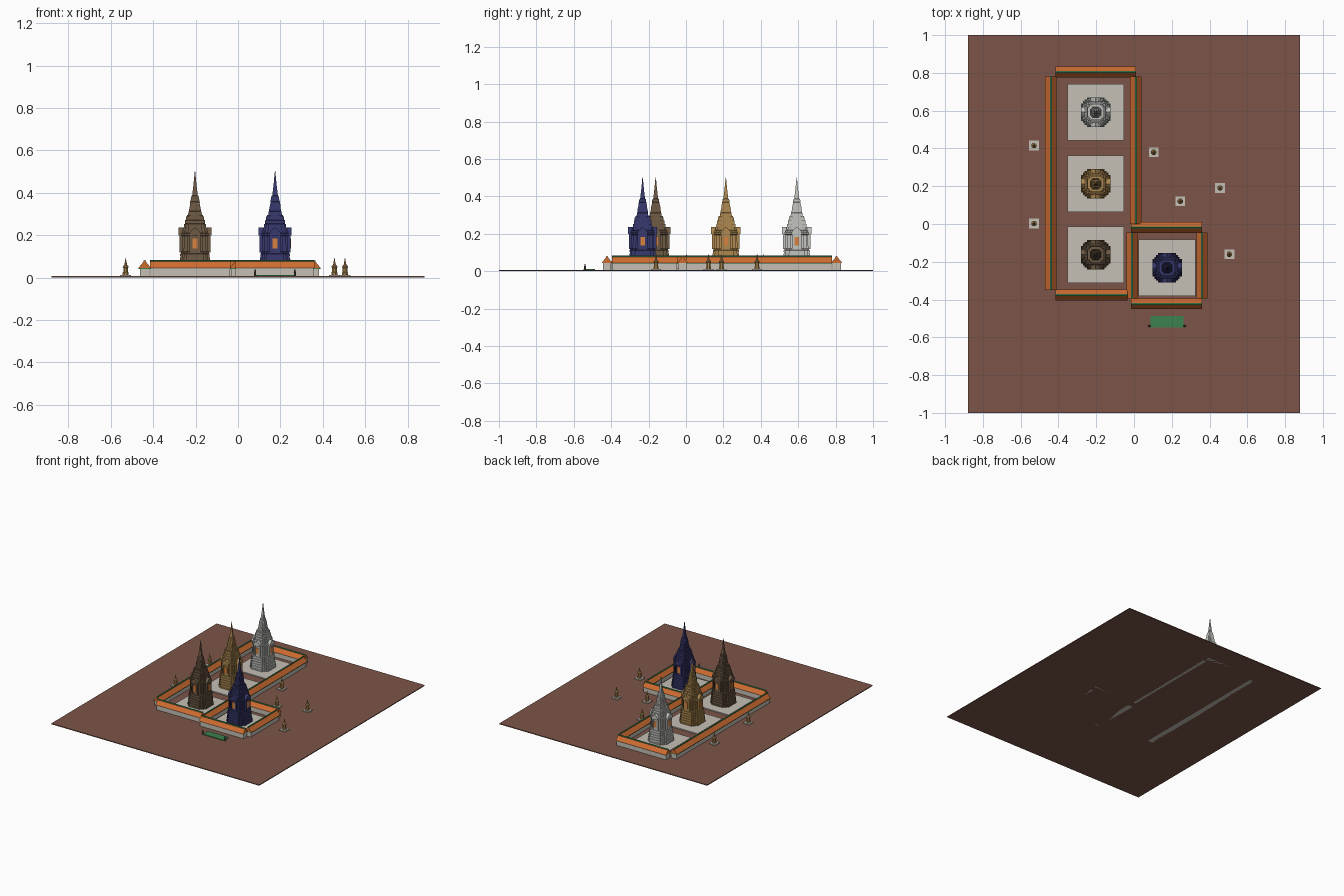
import bpy, bmesh
from math import pi, cos, sin
from mathutils import Matrix, Vector

cube = bpy.data.objects.get("Cube")
if cube:
    bpy.data.objects.remove(cube)


def material(name, colour):
    m = bpy.data.materials.new(name)
    m.use_nodes = True
    m.diffuse_color = (*colour, 1)
    bsdf = next(n for n in m.node_tree.nodes if n.type == 'BSDF_PRINCIPLED')
    bsdf.inputs["Base Color"].default_value = (*colour, 1)
    return m


EARTH = material("red_brown_earth", (0.20, 0.09, 0.066))
STONE = material("pale_stone", (0.56, 0.53, 0.46))
TILE = material("orange_tile", (0.62, 0.15, 0.03))
GREEN = material("green_tile", (0.045, 0.22, 0.08))
BLUE = material("navy_ceramic", (0.04, 0.04, 0.16))
GOLD = material("golden_ceramic", (0.42, 0.25, 0.08))
BROWN = material("brown_ceramic", (0.16, 0.105, 0.06))
SILVER = material("white_ceramic", (0.55, 0.55, 0.52))
DOOR = material("orange_door", (0.68, 0.22, 0.05))
DARK = material("dark_stone", (0.10, 0.09, 0.08))


def finish(bm, name, mats):
    bmesh.ops.recalc_face_normals(bm, faces=bm.faces)
    me = bpy.data.meshes.new(name)
    bm.to_mesh(me)
    bm.free()
    for m in mats:
        me.materials.append(m)
    ob = bpy.data.objects.new(name, me)
    bpy.context.collection.objects.link(ob)
    return ob


def add_box(bm, lo, hi, index=0, turn=Matrix()):
    lo, hi = Vector(lo), Vector(hi)
    mat = turn @ Matrix.Translation((lo + hi) / 2) @ Matrix.Diagonal((*(hi - lo), 1))
    for v in bmesh.ops.create_cube(bm, size=1, matrix=mat)["verts"]:
        for f in v.link_faces:
            f.material_index = index


def box(name, lo, hi, mat):
    bm = bmesh.new()
    add_box(bm, lo, hi)
    return finish(bm, name, [mat])


def add_prism(bm, outline, a, b, place, index=0):
    """Extrude a 2D outline from a to b; place maps (u, v, w) to a point."""
    ends = [[bm.verts.new(place(u, v, w)) for u, v in outline] for w in (a, b)]
    faces = [bm.faces.new(ends[0]), bm.faces.new(ends[1][::-1])]
    n = len(outline)
    for i in range(n):
        j = (i + 1) % n
        faces.append(bm.faces.new((ends[0][i], ends[0][j], ends[1][j], ends[1][i])))
    for f in faces:
        f.material_index = index


def add_loft(bm, section, profile):
    """Stack scaled copies of a section along a (radius, height) profile."""
    rings = [[bm.verts.new((x * r, y * r, z)) for x, y in section] for r, z in profile]
    n = len(section)
    bm.faces.new(rings[0][::-1])
    bm.faces.new(rings[-1])
    for low, high in zip(rings, rings[1:]):
        for i in range(n):
            j = (i + 1) % n
            bm.faces.new((low[i], low[j], high[j], high[i]))


def steps(r0, z0, r1, z1, count, lip):
    """Stepped mouldings tapering from r0 to r1."""
    out = []
    for i in range(count):
        a, b = i / count, (i + 1) / count
        r = r0 + (r1 - r0) * a
        za, zb = z0 + (z1 - z0) * a, z0 + (z1 - z0) * b
        out += [(r, za), (r, za + (zb - za) * 0.55), (r - lip, za + (zb - za) * 0.6), (r - lip, zb)]
    return out


# Ground
TOP = 0.006
box("ground", (-0.88, -1, 0), (0.88, 1, TOP), EARTH)


# Walls with gabled tile roofs, given by their roof footprints
def wall(name, x0, x1, y0, y1):
    along_x = x1 - x0 > y1 - y0
    if along_x:
        mid, half, a, b = (y0 + y1) / 2, (y1 - y0) / 2, x0, x1
        place = lambda u, v, w: (w, mid + u, v)
    else:
        mid, half, a, b = (x0 + x1) / 2, (x1 - x0) / 2, y0, y1
        place = lambda u, v, w: (mid + u, w, v)
    t, eave, ridge = half * 0.75, 0.05, 0.081
    bm = bmesh.new()
    add_prism(bm, [(-t, 0), (t, 0), (t, eave), (-t, eave)], a + 0.003, b - 0.003, place, 0)
    add_prism(bm, [(-half, eave - 0.005), (half, eave - 0.005), (0, ridge)], a, b, place, 1)
    # green ridge capping
    c = 0.005
    add_prism(bm, [(-c, ridge - 0.007), (c, ridge - 0.007), (c, ridge - 0.002), (0, ridge + 0.002),
                   (-c, ridge - 0.002)], a, b, place, 2)
    # green eave band under the side slopes
    if not along_x:
        e = half - 0.001
        add_prism(bm, [(-e, 0.04), (e, 0.04), (e, 0.0455), (-e, 0.0455)], a, b, place, 2)
    finish(bm, name, [STONE, TILE, GREEN])


wall("long_yard_back_wall", -0.415, 0.01, 0.775, 0.835)
wall("long_yard_right_wall", -0.47, -0.41, -0.35, 0.78)
wall("long_yard_left_wall", -0.02, 0.04, 0.0, 0.78)
wall("long_yard_front_wall", -0.415, -0.035, -0.405, -0.347)
wall("small_yard_back_wall", -0.015, 0.36, -0.047, 0.01)
wall("small_yard_right_wall", -0.04, 0.02, -0.395, -0.045)
wall("small_yard_left_wall", 0.33, 0.39, -0.395, -0.045)
wall("small_yard_front_wall", -0.015, 0.36, -0.45, -0.395)

# Redented square section shared by the towers
quarter = [(1, -0.6), (1, 0.6), (0.86, 0.6), (0.86, 0.75), (0.75, 0.75), (0.75, 0.86), (0.6, 0.86)]
SECTION = []
for k in range(4):
    c, s = round(cos(k * pi / 2)), round(sin(k * pi / 2))
    SECTION += [(x * c - y * s, x * s + y * c) for x, y in quarter]


def tower(name, x, y, mat):
    box(name + "_platform", (x - 0.15, y - 0.15, TOP), (x + 0.15, y + 0.15, 0.014), STONE)
    bm = bmesh.new()
    profile = steps(0.078, 0.014, 0.068, 0.12, 6, 0.003)
    profile += [(0.062, 0.122), (0.060, 0.195), (0.065, 0.198), (0.065, 0.207)]
    profile += steps(0.060, 0.209, 0.038, 0.295, 5, 0.004)
    profile += steps(0.032, 0.295, 0.017, 0.385, 8, 0.002)
    profile += [(0.013, 0.388), (0.007, 0.44), (0.001, 0.502)]
    add_loft(bm, SECTION, profile)
    # four niches, each with jambs, gabled hood and a door panel
    for k in range(4):
        turn = Matrix.Rotation(k * pi / 2, 4, 'Z')
        add_box(bm, (-0.024, -0.070, 0.118), (0.024, -0.03, 0.2), 0, turn)
        for side in (-1, 1):
            add_box(bm, (side * 0.021 - 0.005, -0.073, 0.118), (side * 0.021 + 0.005, -0.06, 0.2), 0, turn)
        hood = [(-0.028, 0.198), (0.028, 0.198), (0.026, 0.212), (0.012, 0.228), (0, 0.237),
                (-0.012, 0.228), (-0.026, 0.212)]
        add_prism(bm, hood, -0.078, -0.03, lambda u, v, w: turn @ Vector((u, w, v)))
        add_box(bm, (-0.0125, -0.074, 0.137), (0.0125, -0.068, 0.183), 1, turn)
    finish(bm, name, [mat, DOOR]).location = (x, y, 0)


tower("white_tower", -0.203, 0.592, SILVER)
tower("golden_tower", -0.203, 0.213, GOLD)
tower("brown_tower", -0.203, -0.162, BROWN)
tower("blue_tower", 0.175, -0.232, BLUE)

# Small shrines around the yards
ROUND = [(cos(i * pi / 4 + pi / 8), sin(i * pi / 4 + pi / 8)) for i in range(8)]
spots = [(-0.53, 0.415), (-0.53, 0.003), (0.105, 0.38), (0.245, 0.12), (0.455, 0.19), (0.505, -0.16)]
for i, (x, y) in enumerate(spots, 1):
    box(f"shrine_base_{i}", (x - 0.026, y - 0.026, TOP), (x + 0.026, y + 0.026, 0.013), STONE)
    bm = bmesh.new()
    add_loft(bm, ROUND, [(0.015, 0.013), (0.015, 0.024), (0.012, 0.026), (0.012, 0.046), (0.015, 0.048),
                         (0.014, 0.054), (0.007, 0.060), (0.004, 0.075), (0.0006, 0.093)])
    finish(bm, f"shrine_{i}", [GOLD]).location = (x, y, 0)

# Green forecourt slab with two guardian posts
box("forecourt_slab", (0.087, -0.548, TOP), (0.262, -0.487, 0.011), GREEN)
for side, x in (("right", 0.081), ("left", 0.268)):
    bm = bmesh.new()
    add_loft(bm, ROUND, [(0.007, TOP), (0.007, 0.011), (0.005, 0.013), (0.0055, 0.027),
                         (0.003, 0.029), (0.004, 0.034), (0.001, 0.039)])
    finish(bm, f"{side}_guardian_post", [DARK]).location = (x, -0.54, 0)
